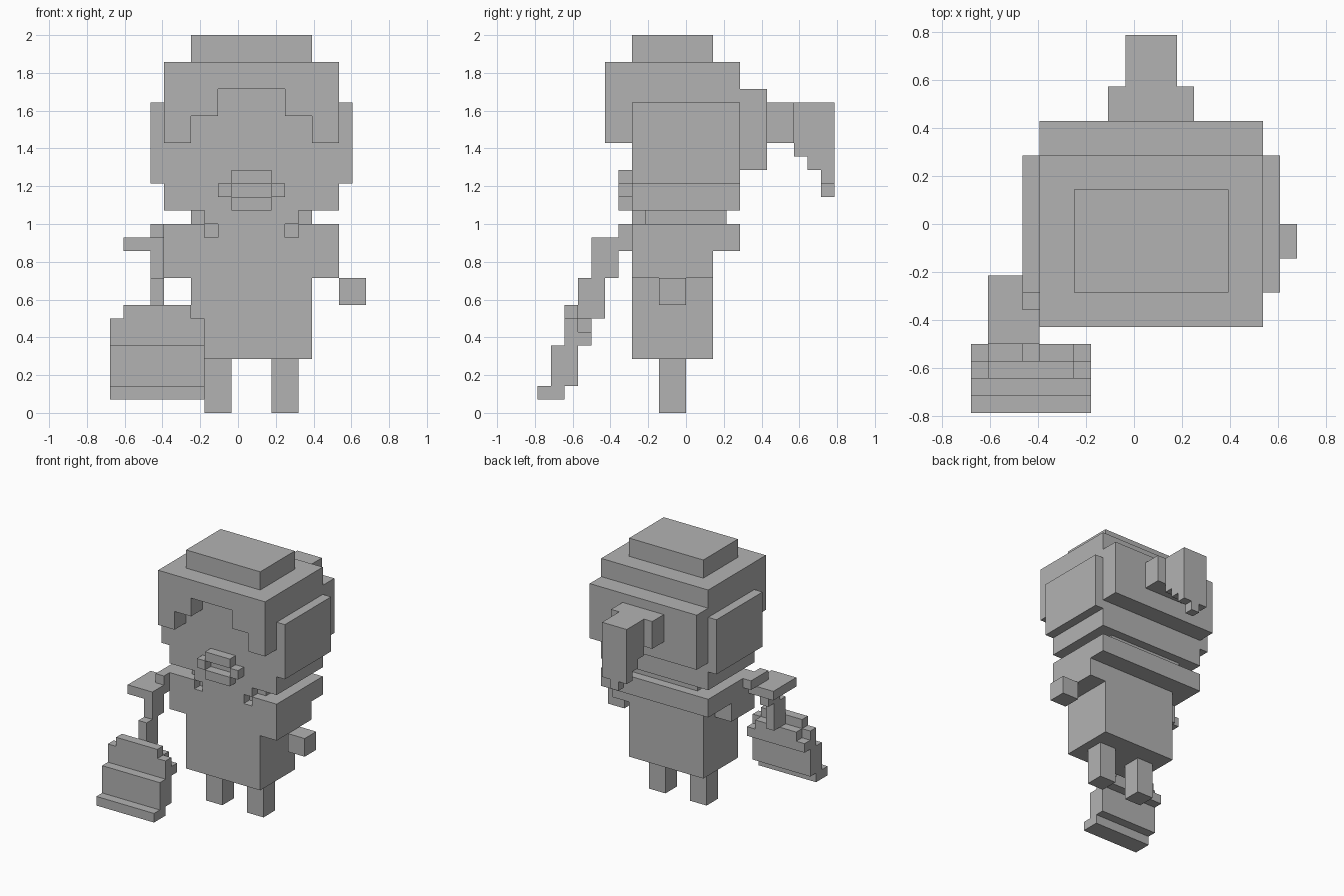
import bpy
import bmesh
from mathutils import Vector

U = 2 / 28                          # size of one block
ORIGIN = Vector((9.5, 11, 0))       # block coordinates of the centre on the ground
MID = 10.5                          # block x of the body's mirror plane

cube = bpy.data.objects.get("Cube")
if cube:
    bpy.data.objects.remove(cube, do_unlink=True)

grey = bpy.data.materials.new("plain_grey")
grey.diffuse_color = (0.45, 0.45, 0.45, 1)
grey.use_nodes = True
grey.node_tree.nodes["Principled BSDF"].inputs["Base Color"].default_value = (0.45, 0.45, 0.45, 1)


def finish(name, bm):
    """Scale block coordinates to model units and make the object."""
    for v in bm.verts:
        v.co = (v.co - ORIGIN) * U
    bmesh.ops.recalc_face_normals(bm, faces=bm.faces)
    mesh = bpy.data.meshes.new(name)
    bm.to_mesh(mesh)
    bm.free()
    mesh.materials.append(grey)
    bpy.context.collection.objects.link(bpy.data.objects.new(name, mesh))


def blocks(name, *boxes):
    """Boxes given as x, y and z ranges in blocks, joined into one part."""
    bm = bmesh.new()
    for xs, ys, zs in boxes:
        lo, hi = Vector((xs[0], ys[0], zs[0])), Vector((xs[1], ys[1], zs[1]))
        for v in bmesh.ops.create_cube(bm, size=1)["verts"]:
            v.co = (lo + hi) / 2 + v.co * (hi - lo)
    finish(name, bm)


def mirror(xs):
    return (2 * MID - xs[1], 2 * MID - xs[0])


def extrude(name, points, offset):
    """Push a flat outline along an offset."""
    bm = bmesh.new()
    face = bm.faces.new([bm.verts.new(p) for p in points])
    new = bmesh.ops.extrude_face_region(bm, geom=[face])["geom"]
    bmesh.ops.translate(bm, vec=offset, verts=[g for g in new if isinstance(g, bmesh.types.BMVert)])
    finish(name, bm)


# Head and hair
blocks("head", ((4, 17), (7, 15), (15, 26)))
blocks("hair_top", ((6, 15), (7, 13), (26, 28)))
blocks("hair_back", ((4, 17), (15, 17), (18, 24)))
half = [(4, 26), (4, 20), (6, 20), (6, 22), (8, 22), (8, 24)]
outline = half + [(2 * MID - x, z) for x, z in reversed(half)]
extrude("fringe", [(x, 5, z) for x, z in outline], (0, 2, 0))
for side, xs in (("right", (3, 4)), ("left", mirror((3, 4)))):
    blocks(side + "_side_hair", (xs, (7, 15), (17, 23)))

# Ponytail, stepped underneath
blocks("ponytail_band", ((8, 13), (17, 19), (20, 23)))
tail = [(19, 23), (19, 19), (20, 19), (20, 18), (21, 18), (21, 17), (22, 17), (22, 23)]
extrude("ponytail", [(9, y, z) for y, z in tail], (3, 0, 0))
blocks("ponytail_tip", ((10, 11), (21, 22), (16, 17)))

# Open mouth, a ring of lips
front = (6, 7)
blocks("mouth",
       ((9, 12), front, (17, 18)), ((9, 12), front, (15, 16)),
       ((8, 9), front, (16, 17)), ((12, 13), front, (16, 17)))

# Neck, torso and shoulders with two small collar notches
blocks("neck", ((6, 15), (8, 14), (14, 15)), ((7, 14), (7, 8), (14, 15)))
blocks("torso", ((6, 15), (7, 13), (4, 12)))
blocks("shoulders",
       ((4, 17), (7, 15), (12, 13)), ((4, 17), (8, 15), (13, 14)),
       *[(xs, (7, 8), (13, 14)) for xs in ((4, 7), (8, 13), mirror((4, 7)))])

# Legs
for side, xs in (("right", (7, 9)), ("left", mirror((7, 9)))):
    blocks(side + "_leg", (xs, (9, 11), (0, 4)))

# Left arm hangs down, right arm reaches forward
blocks("left_sleeve", ((15, 17), (7, 13), (10, 12)))
blocks("left_hand", ((17, 19), (9, 11), (8, 10)))
blocks("right_sleeve", ((4, 6), (7, 11), (10, 12)))
blocks("right_arm", ((3, 4), (6, 9), (13, 14)))
blocks("right_hand", ((1, 4), (4, 8), (12, 13)))

# Swinging bag on its strap, leaning forward toward the bottom
blocks("bag_strap", ((3, 4), (4, 6), (10, 12)), ((3, 4), (3, 5), (7, 10)))
wide, narrow = (0, 7), (1, 6)
blocks("bag",
       (narrow, (2, 3), (7, 8)),
       (wide, (2, 3), (6, 7)), (narrow, (3, 4), (6, 7)),
       (wide, (2, 4), (5, 6)),
       (wide, (1, 3), (2, 5)),
       (wide, (0, 2), (1, 2)))
